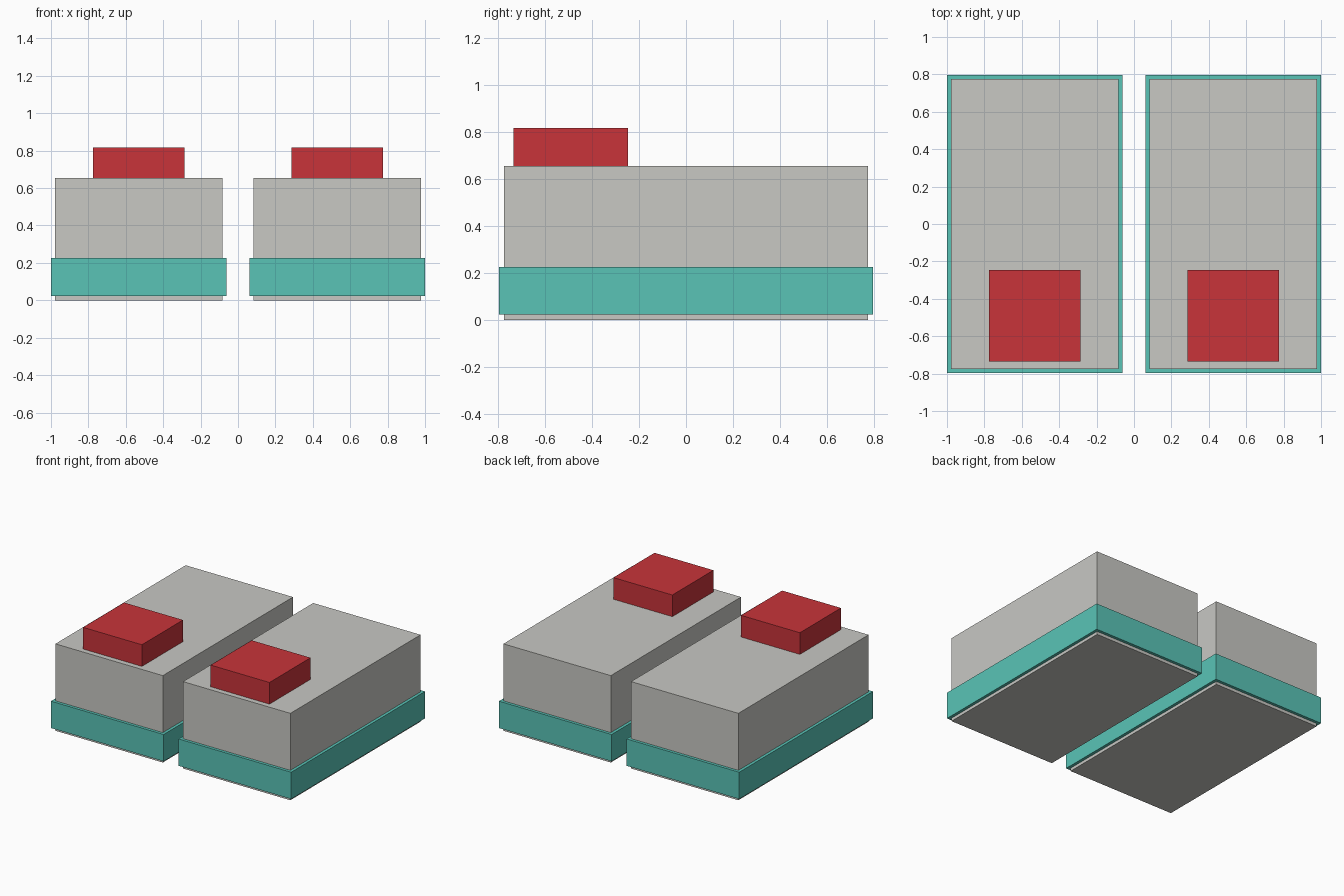
import bpy
import bmesh
from mathutils import Vector

default = bpy.data.objects.get("Cube")
if default:
    bpy.data.objects.remove(default, do_unlink=True)


def material(name, rgb):
    mat = bpy.data.materials.new(name)
    mat.use_nodes = True
    mat.diffuse_color = (*rgb, 1)
    mat.node_tree.nodes["Principled BSDF"].inputs["Base Color"].default_value = (*rgb, 1)
    return mat


GREY = material("warm grey", (0.58, 0.58, 0.55))
TEAL = material("teal", (0.10, 0.55, 0.47))
RED = material("red", (0.58, 0.034, 0.042))


def box(name, low, high, mat):
    """Flat-faced box between two opposite corners."""
    low, high = Vector(low), Vector(high)
    bm = bmesh.new()
    bmesh.ops.create_cube(bm, size=1)
    bmesh.ops.scale(bm, vec=high - low, verts=bm.verts)
    mesh = bpy.data.meshes.new(name)
    bm.to_mesh(mesh)
    bm.free()
    mesh.materials.append(mat)
    obj = bpy.data.objects.new(name, mesh)
    obj.location = (low + high) / 2
    bpy.context.collection.objects.link(obj)
    return obj


# Two matching units, each a body with a surrounding band and a raised block
CENTRE = 0.531
for side, sign in (("left", 1), ("right", -1)):
    cx = sign * CENTRE
    for part, half_width, y0, y1, z0, z1, mat in (
        ("body", 0.447, -0.774, 0.774, 0, 0.654, GREY),
        ("band", 0.469, -0.796, 0.796, 0.023, 0.225, TEAL),
        ("top_block", 0.245, -0.734, -0.246, 0.654, 0.817, RED),
    ):
        box(f"{side}_{part}", (cx - half_width, y0, z0),
            (cx + half_width, y1, z1), mat)
